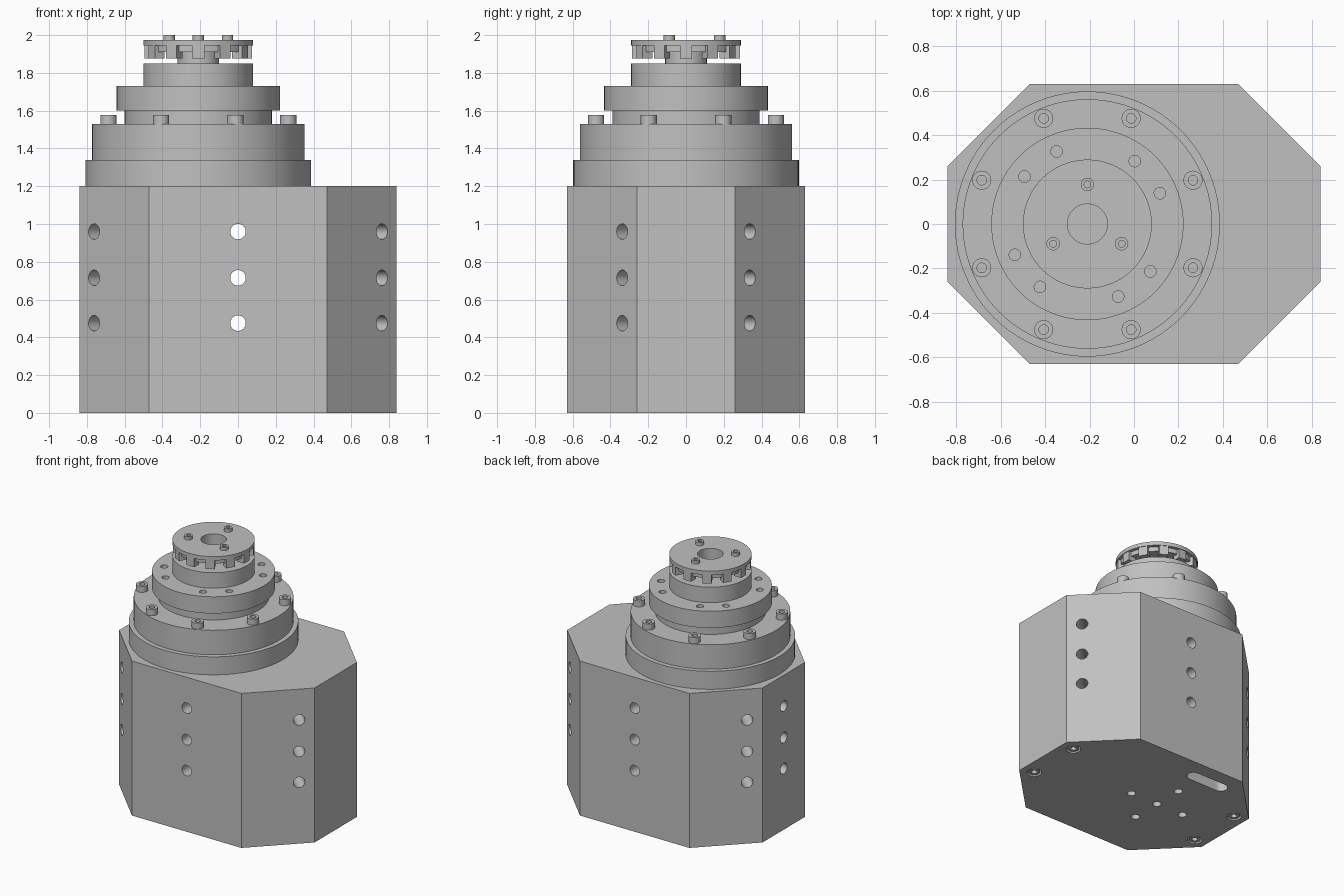
import bpy
import bmesh
from math import sin, cos, pi, radians
from mathutils import Matrix, Vector

cube = bpy.data.objects.get("Cube")
if cube:
    bpy.data.objects.remove(cube, do_unlink=True)

AXIS = -0.21      # x position of the turning axis
BODY_TOP = 1.2

metal = bpy.data.materials.new("grey metal")
metal.use_nodes = True
grey = (0.53, 0.53, 0.53, 1)
metal.diffuse_color = grey
metal.node_tree.nodes["Principled BSDF"].inputs["Base Color"].default_value = grey


def finish(name, bm):
    bmesh.ops.recalc_face_normals(bm, faces=bm.faces)
    mesh = bpy.data.meshes.new(name)
    bm.to_mesh(mesh)
    bm.free()
    mesh.materials.append(metal)
    obj = bpy.data.objects.new(name, mesh)
    bpy.context.collection.objects.link(obj)
    return obj


def activate(obj):
    bpy.ops.object.select_all(action='DESELECT')
    obj.select_set(True)
    bpy.context.view_layer.objects.active = obj


def smooth(obj):
    activate(obj)
    bpy.ops.object.shade_smooth_by_angle(angle=radians(30))


def lathe(name, profile, x=AXIS, y=0, z=0, steps=96):
    """Closed (radius, height) profile turned about a vertical axis."""
    bm = bmesh.new()
    verts = [bm.verts.new((r, 0, h)) for r, h in profile]
    edges = [bm.edges.new((verts[i - 1], v)) for i, v in enumerate(verts)]
    bmesh.ops.spin(bm, geom=verts + edges, cent=(0, 0, 0), axis=(0, 0, 1),
                   angle=2 * pi, steps=steps, use_merge=False)
    bmesh.ops.remove_doubles(bm, verts=bm.verts, dist=0.0001)
    bmesh.ops.dissolve_degenerate(bm, edges=bm.edges, dist=0.00001)
    bmesh.ops.translate(bm, verts=bm.verts, vec=(x, y, z))
    obj = finish(name, bm)
    smooth(obj)
    return obj


def tube(name, outer, inner, low, high):
    return lathe(name, [(inner, low), (outer, low), (outer, high), (inner, high)])


def drill(bm, point, direction, radius, depth, stretch=0.0):
    """Adds a drill shape going into a surface; stretch makes it a slot along x."""
    d = Vector(direction).normalized()
    turn = d.to_track_quat('Z', 'Y').to_matrix().to_4x4()
    start = 0.02
    mid = Vector(point) + d * (depth - start) / 2
    made = bmesh.ops.create_cone(bm, cap_ends=True, segments=32, radius1=radius,
                                 radius2=radius, depth=depth + start,
                                 matrix=Matrix.Translation(mid) @ turn)
    if stretch:
        for v in made["verts"]:
            v.co.x += stretch / 2 if v.co.x > point[0] else -stretch / 2


def cut(obj, bm):
    cutter = finish("drill_cutter", bm)
    cutter.hide_render = True
    mod = obj.modifiers.new("drilled", 'BOOLEAN')
    mod.operation = 'DIFFERENCE'
    mod.solver = 'EXACT'
    mod.object = cutter
    activate(obj)
    bpy.ops.object.modifier_apply(modifier=mod.name)
    bpy.data.objects.remove(cutter, do_unlink=True)
    smooth(obj)


def screw(name, x, y, z, radius, height, flip=False):
    """Round screw head with a sunk socket."""
    s = radius * 0.5
    k = -1 if flip else 1
    profile = [(0, 0), (radius, 0), (radius, height), (s, height),
               (s, height * 0.4), (0, height * 0.4)]
    lathe(name, [(r, h * k) for r, h in profile], x, y, z, steps=24)


def polar(radius, degrees):
    a = radians(degrees)
    return AXIS + radius * cos(a), radius * sin(a)


# Eight-sided body block
bm = bmesh.new()
outline = [(0.84, 0.26), (0.47, 0.63), (-0.47, 0.63), (-0.84, 0.26)]
outline += [(-x, -y) for x, y in outline]
base = bm.faces.new([bm.verts.new((x, y, 0)) for x, y in outline])
up = bmesh.ops.extrude_face_region(bm, geom=[base])
bmesh.ops.translate(bm, verts=[g for g in up["geom"] if isinstance(g, bmesh.types.BMVert)],
                    vec=(0, 0, BODY_TOP))
body = finish("body_block", bm)

# Side holes, underside holes, screw recesses and cable slot
holes = bmesh.new()
for z in (0.475, 0.715, 0.96):
    drill(holes, (0, -0.63, z), (0, 1, 0), 0.041, 1.28)
    drill(holes, (-0.84, 0, z), (1, 0, 0), 0.041, 0.3)
    for sx in (-1, 1):
        for sy in (-1, 1):
            drill(holes, (sx * 0.762, sy * 0.338, z), (-sx, -sy, 0), 0.041, 0.3)
drill(holes, (AXIS, 0, 0), (0, 0, 1), 0.031, 0.25)
for i in range(4):
    drill(holes, (*polar(0.235, 90 * i), 0), (0, 0, 1), 0.031, 0.25)
corners = [(sx * 0.74, sy * 0.215) for sx in (-1, 1) for sy in (-1, 1)]
for x, y in corners:
    drill(holes, (x, y, 0), (0, 0, 1), 0.052, 0.06)
drill(holes, (-0.28, 0.47, 0), (0, 0, 1), 0.05, 0.4, stretch=0.25)
cut(body, holes)
for x, y in corners:
    screw("bottom_screw", x, y, 0.06, 0.042, 0.055, flip=True)

# Stepped round housing
tube("base_ring", 0.597, 0.3, BODY_TOP, 1.34)
lathe("housing", [(0, 1.3), (0.562, 1.3), (0.562, 1.53), (0, 1.53)])
tube("flange_neck", 0.39, 0.09, 1.53, 1.6)
flange = tube("output_flange", 0.433, 0.09, 1.6, 1.73)
holes = bmesh.new()
for i in range(4):
    for a in (23, 53):
        drill(holes, (*polar(0.355, a + 90 * i), 1.73), (0, 0, -1), 0.026, 0.08)
cut(flange, holes)
tube("upper_hub", 0.29, 0.09, 1.73, 1.85)
tube("thin_neck", 0.11, 0.09, 1.85, 1.92)

# Housing screws
for i in range(8):
    screw("housing_screw", *polar(0.515, 22.5 + 45 * i), 1.53, 0.043, 0.047)

# Toothed top plate
tube("top_plate", 0.29, 0.09, 1.945, 1.975)
tube("tooth_ring", 0.265, 0.09, 1.91, 1.945)
bm = bmesh.new()
for i in range(12):
    place = (Matrix.Translation((AXIS, 0, 1.911)) @ Matrix.Rotation(radians(30 * i), 4, 'Z')
             @ Matrix.Translation((0.255, 0, 0)) @ Matrix.Diagonal((0.06, 0.065, 0.072, 1)))
    bmesh.ops.create_cube(bm, size=1, matrix=place)
finish("plate_teeth", bm)
for i in range(3):
    screw("top_screw", *polar(0.178, 90 + 120 * i), 1.975, 0.03, 0.025)
